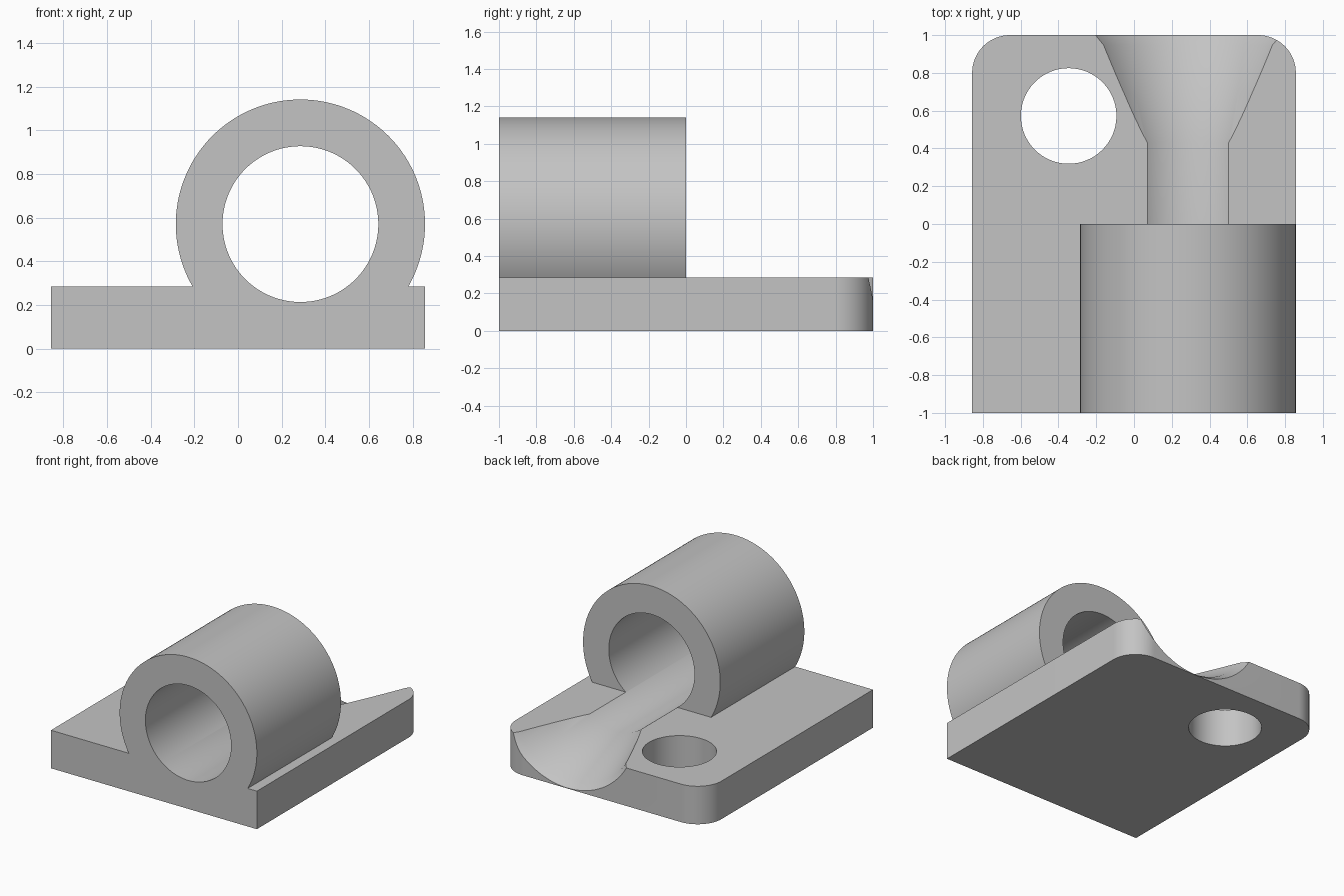
import bpy, bmesh
from math import sin, cos, pi, radians
from mathutils import Vector

if "Cube" in bpy.data.objects:
    bpy.data.objects.remove(bpy.data.objects["Cube"], do_unlink=True)

HALF_W, PLATE_H = 0.857, 0.286      # plate half width and thickness
AXIS_X, AXIS_Z = 0.286, 0.571       # bore axis
OUTER_R, BORE_R = 0.571, 0.357

grey = bpy.data.materials.new("plain_grey")
grey.use_nodes = True
grey.diffuse_color = (0.55, 0.55, 0.55, 1)
grey.node_tree.nodes["Principled BSDF"].inputs["Base Color"].default_value = (0.55, 0.55, 0.55, 1)


def arc(cx, cy, r, start, end, steps):
    angles = [radians(start + (end - start) * i / steps) for i in range(steps + 1)]
    return [(cx + r * cos(a), cy + r * sin(a)) for a in angles]


def make_object(name, bm):
    bmesh.ops.recalc_face_normals(bm, faces=bm.faces)
    mesh = bpy.data.meshes.new(name)
    bm.to_mesh(mesh)
    bm.free()
    mesh.materials.append(grey)
    obj = bpy.data.objects.new(name, mesh)
    bpy.context.collection.objects.link(obj)
    return obj


def loft(name, rings):
    """Closed solid through a list of matching rings of points."""
    bm = bmesh.new()
    loops = [[bm.verts.new(p) for p in ring] for ring in rings]
    n = len(loops[0])
    for a, b in zip(loops, loops[1:]):
        for i in range(n):
            j = (i + 1) % n
            bm.faces.new((a[i], a[j], b[j], b[i]))
    bm.faces.new(loops[0])
    bm.faces.new(loops[-1])
    return make_object(name, bm)


def combine(target, other, operation):
    mod = target.modifiers.new(operation, 'BOOLEAN')
    mod.operation, mod.solver, mod.object = operation, 'EXACT', other
    bpy.context.view_layer.objects.active = target
    bpy.ops.object.modifier_apply(modifier=mod.name)
    bpy.data.objects.remove(other, do_unlink=True)


# Base plate with two rounded rear corners
corner = 0.2
outline = [(-HALF_W, -1), (HALF_W, -1)]
outline += arc(HALF_W - corner, 1 - corner, corner, 0, 90, 16)
outline += arc(corner - HALF_W, 1 - corner, corner, 90, 180, 16)
bracket = loft("bearing_bracket", [[(x, y, z) for x, y in outline] for z in (0, PLATE_H)])

# Round bearing housing, its foot sunk into the plate
housing = arc(AXIS_X, AXIS_Z, OUTER_R, -30, 210, 96)
housing += [(housing[-1][0], 0.12), (housing[0][0], 0.12)]
tube = loft("bearing_housing", [[(x, y, z) for x, z in housing] for y in (-1, 0)])
combine(bracket, tube, 'UNION')

# Bore that flares out like a trumpet towards the rear
profile = [(-1.1, BORE_R), (0.43, BORE_R), (0.69, 0.442), (0.947, 0.53), (1, 0.567), (1.1, 0.567)]
bore = loft("bore_cutter", [[(x, y, z) for x, z in arc(AXIS_X, AXIS_Z, r, 0, 360, 128)[:-1]]
                            for y, r in profile])
combine(bracket, bore, 'DIFFERENCE')

# Mounting hole
circle = arc(-0.346, 0.572, 0.253, 0, 360, 64)[:-1]
hole = loft("hole_cutter", [[(x, y, z) for x, y in circle] for z in (-0.1, 0.5)])
combine(bracket, hole, 'DIFFERENCE')

# Smooth the curved walls, keep the edges crisp
bpy.ops.object.select_all(action='DESELECT')
bracket.select_set(True)
bpy.context.view_layer.objects.active = bracket
bpy.ops.object.shade_smooth_by_angle(angle=radians(30))
